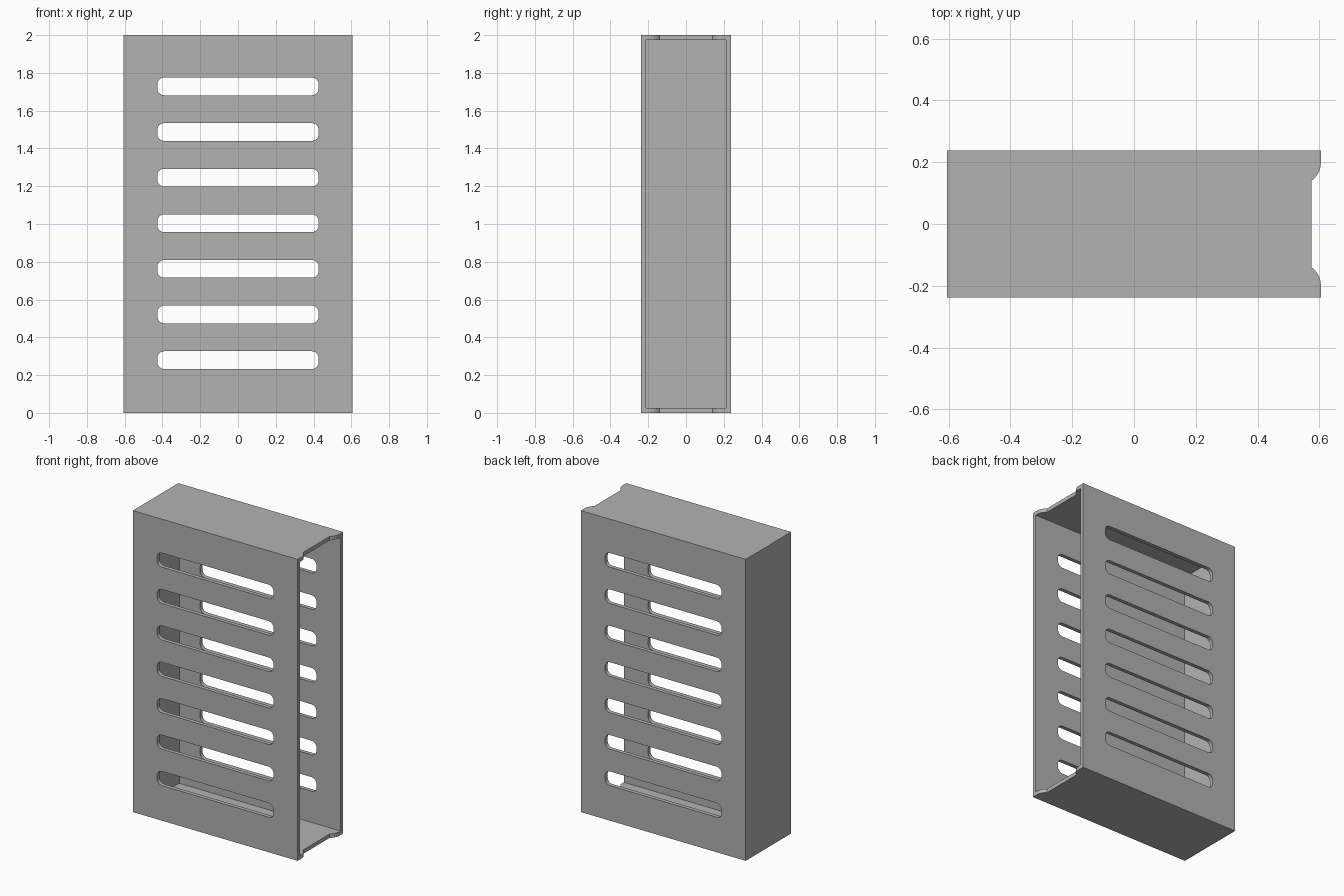
import bpy
import bmesh
from math import cos, sin, pi, radians, acos

cube = bpy.data.objects.get("Cube")
if cube:
    bpy.data.objects.remove(cube, do_unlink=True)

HX, HY, H = 0.605, 0.238, 2.0     # half width, half depth, height
WALL = 0.026
SLOTS, PITCH = 7, 0.2415

grey = bpy.data.materials.new("plain grey")
grey.use_nodes = True
grey.diffuse_color = (0.448, 0.448, 0.448, 1)
grey.node_tree.nodes["Principled BSDF"].inputs["Base Color"].default_value = grey.diffuse_color


def prism(bm, loop, offset):
    """Extrude a closed 3D outline along an offset."""
    face = bm.faces.new([bm.verts.new(p) for p in loop])
    ext = bmesh.ops.extrude_face_region(bm, geom=[face], use_keep_orig=True)
    moved = [g for g in ext["geom"] if isinstance(g, bmesh.types.BMVert)]
    bmesh.ops.translate(bm, verts=moved, vec=offset)


def make(name, prisms):
    bm = bmesh.new()
    for loop, offset in prisms:
        prism(bm, loop, offset)
    bmesh.ops.recalc_face_normals(bm, faces=bm.faces)
    mesh = bpy.data.meshes.new(name)
    bm.to_mesh(mesh)
    bm.free()
    mesh.materials.append(grey)
    obj = bpy.data.objects.new(name, mesh)
    bpy.context.collection.objects.link(obj)
    return obj


def box(x0, x1, y, z0, z1):
    return [(x0, -y, z0), (x1, -y, z0), (x1, y, z0), (x0, y, z0)], (0, 0, z1 - z0)


def rounded_slot(z, hx=0.427, hz=0.047, r=0.036, steps=6):
    loop = []
    for q, (sx, sz) in enumerate([(1, 1), (-1, 1), (-1, -1), (1, -1)]):
        for i in range(steps + 1):
            a = (q + i / steps) * pi / 2
            loop.append((sx * (hx - r) + r * cos(a), -0.5,
                         z + sz * (hz - r) + r * sin(a)))
    return loop, (0, 1, 0)


def notch_outline(r=0.075, y=0.2, depth=0.03, steps=8):
    """Shallow recess flanked by two convex arcs."""
    end = acos((r - depth) / r)
    arc = [(HX - r + r * cos(end * i / steps), y - r * sin(end * i / steps))
           for i in range(steps + 1)]
    half = [(HX + 0.1, y)] + arc
    pts = half + [(px, -py) for px, py in reversed(half)]
    return [(px, py, -0.1) for px, py in pts], (0, 0, H + 0.2)


# Outer box, hollowed out and open on its left side
housing = make("vented_housing", [box(-HX, HX, HY, 0, H)])
cutters = [
    make("cavity_cutter", [box(-HX + WALL, HX + 0.1, HY - WALL, WALL, H - WALL)]),
    # Row of slots through the front and back panels
    make("slot_cutter", [rounded_slot(H / 2 + 0.004 + (i - SLOTS // 2) * PITCH)
                         for i in range(SLOTS)]),
    # Recessed edge of the top and bottom panels at the opening
    make("notch_cutter", [notch_outline()]),
]
for cutter in cutters:
    cutter.hide_render = True
    mod = housing.modifiers.new(cutter.name, "BOOLEAN")
    mod.operation = "DIFFERENCE"
    mod.solver = "EXACT"
    mod.object = cutter

# Apply the cuts and drop the cutters
depsgraph = bpy.context.evaluated_depsgraph_get()
cut_mesh = bpy.data.meshes.new_from_object(housing.evaluated_get(depsgraph))
housing.modifiers.clear()
housing.data = cut_mesh
for cutter in cutters:
    bpy.data.objects.remove(cutter, do_unlink=True)
cut_mesh.materials.clear()
cut_mesh.materials.append(grey)
for poly in cut_mesh.polygons:
    poly.material_index = 0

# Smooth the rounded corners, keep the panel edges crisp
bpy.ops.object.select_all(action="DESELECT")
housing.select_set(True)
bpy.context.view_layer.objects.active = housing
bpy.ops.object.shade_smooth_by_angle(angle=radians(30))
